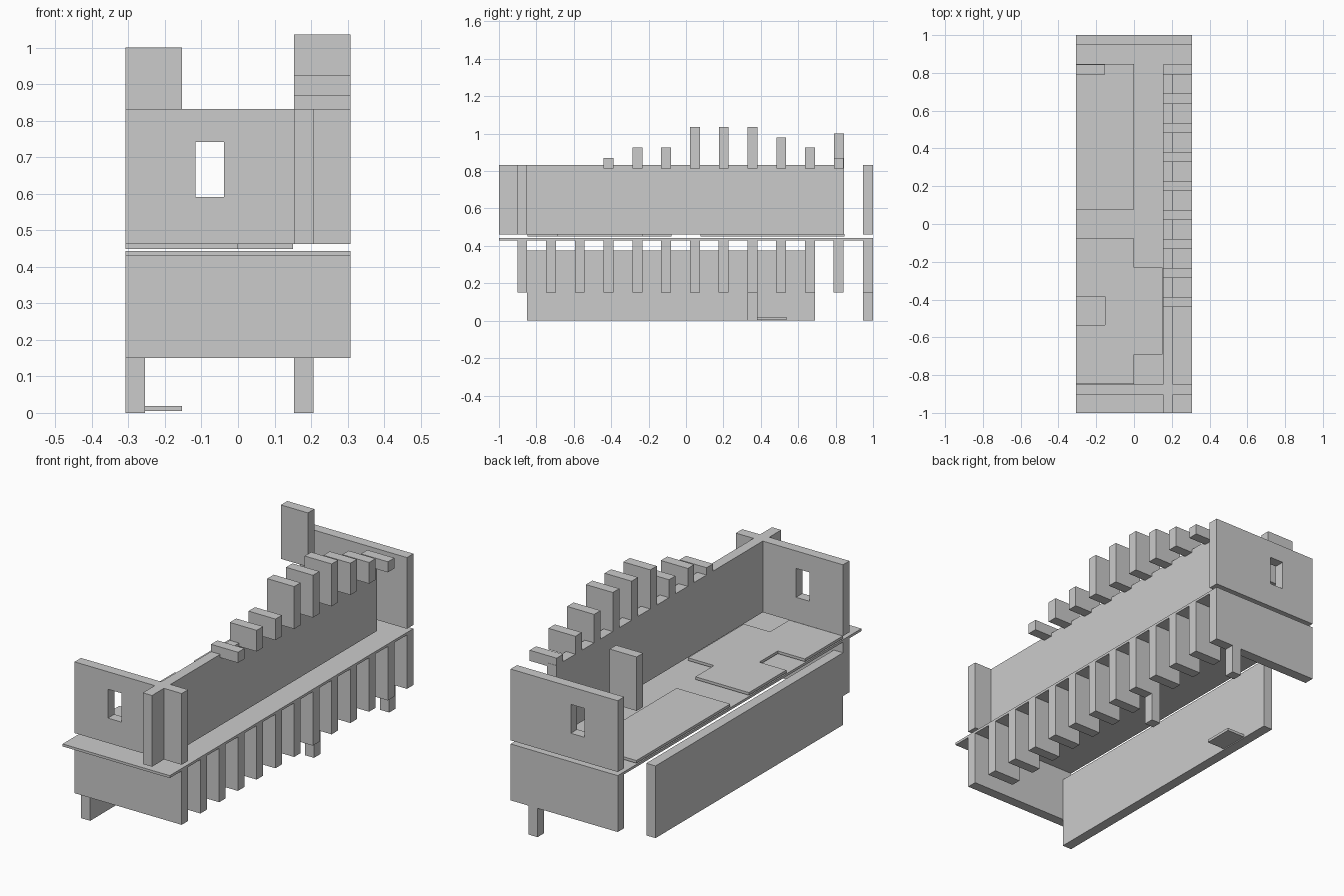
import bpy, bmesh

if "Cube" in bpy.data.objects:
    bpy.data.objects.remove(bpy.data.objects["Cube"])

W = 0.308          # half width of the model
IN = 0.153         # inner line of the right-hand side parts
T = 0.053          # panel thickness
STEP = 0.1538      # spacing of joists and battlements


def finish(name, bm):
    bmesh.ops.recalc_face_normals(bm, faces=bm.faces)
    mesh = bpy.data.meshes.new(name)
    bm.to_mesh(mesh)
    bm.free()
    ob = bpy.data.objects.new(name, mesh)
    bpy.context.collection.objects.link(ob)
    return ob


def box(name, x, y, z):
    """Box from (min, max) ranges."""
    bm = bmesh.new()
    bmesh.ops.create_cube(bm, size=1)
    for v in bm.verts:
        v.co = [r[0] if c < 0 else r[1] for c, r in zip(v.co, (x, y, z))]
    return finish(name, bm)


def plate(name, outline, z):
    """Flat plate extruded up from an outline."""
    bm = bmesh.new()
    f = bm.faces.new([bm.verts.new((x, y, z[0])) for x, y in outline])
    new = bmesh.ops.extrude_face_region(bm, geom=[f])["geom"]
    for v in new:
        if isinstance(v, bmesh.types.BMVert):
            v.co.z = z[1]
    return finish(name, bm)


def window_wall(name, y):
    """Upper end wall with a window, as a grid of quads with the middle left out."""
    xs, zs = (-W, -0.116, -0.038, W), (0.462, 0.591, 0.741, 0.832)
    bm = bmesh.new()
    v = [[bm.verts.new((a, y[0], c)) for c in zs] for a in xs]
    faces = [bm.faces.new((v[i][j], v[i + 1][j], v[i + 1][j + 1], v[i][j + 1]))
             for i in range(3) for j in range(3) if (i, j) != (1, 1)]
    new = bmesh.ops.extrude_face_region(bm, geom=faces)["geom"]
    for g in new:
        if isinstance(g, bmesh.types.BMVert):
            g.co.y = y[1]
    return finish(name, bm)


FRONT, BACK = (-0.902, -0.849), (0.947, 1.0)
LOW = (0.15, 0.43)

# Main floor and raised floor plates
box("main_floor", (-W, W), (-1, 1), (0.43, 0.443))
PZ = (0.449, 0.463)
box("back_floor_plate", (-W, 0), (0.077, 0.847), PZ)
plate("front_floor_plate", [
    (-W, -0.847), (0, -0.847), (0, -0.69), (0.15, -0.69), (0.15, -0.23),
    (0, -0.23), (0, -0.077), (-W, -0.077), (-W, -0.383), (-IN, -0.383),
    (-IN, -0.535), (-W, -0.535)], PZ)

# End walls, above and below the floor
for label, y in (("front", FRONT), ("back", BACK)):
    window_wall(label + "_upper_wall", y)
    box(label + "_lower_wall", (-W, W), y, LOW)

# Long side walls
box("right_upper_wall", (IN, IN + T), (-1, 0.845), (0.462, 0.832))
box("left_lower_wall", (-W, -W + T), (-0.849, 0.69), (0, 0.375))

# Joists under the right edge of the floor
for i in range(1, 12):
    y = -0.902 + i * STEP
    box(f"joist_{i}", (IN, W), (y, y + T), LOW)

# Battlements along the top of the right wall
tops = (0.87, 0.925, 0.925, 1.035, 1.035, 1.035, 0.98, 0.925, 0.87)
for i, top in enumerate(tops):
    y = -0.44 + i * STEP
    box(f"battlement_{i + 1}", (IN, W), (y, y + T), (0.815, top))

# Upright board near the back left corner
box("corner_board", (-W, -IN), (0.792, 0.845), (0.72, 1.0))

# Short legs and a low step
box("middle_leg", (IN, IN + T), (0.33, 0.383), (0, 0.15))
box("back_leg", (IN, IN + T), BACK, (0, 0.15))
box("step", (-W + T, -IN), (0.383, 0.537), (0.005, 0.019))
